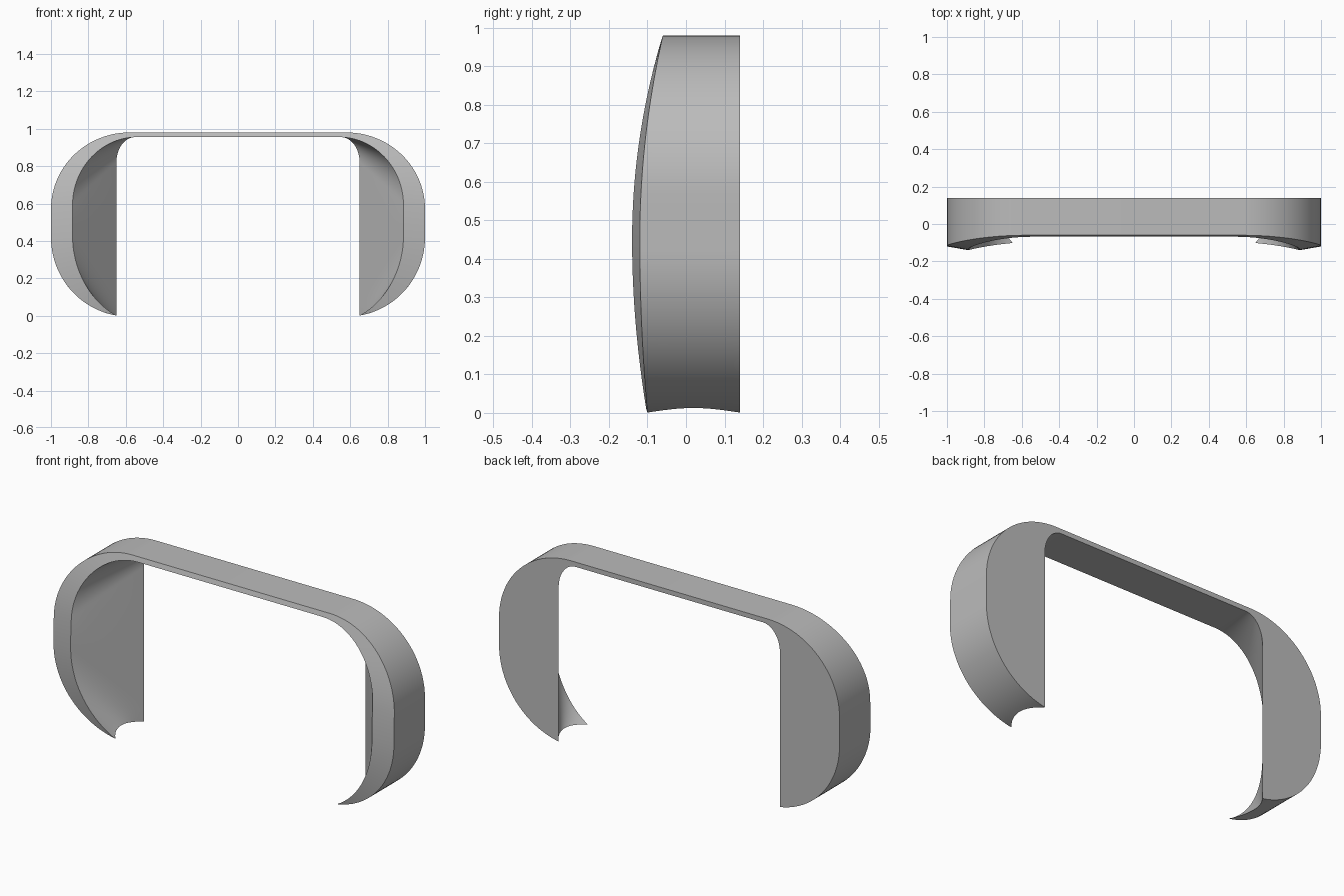
import bpy, bmesh
from math import sin, cos, acos, pi
from mathutils import Vector

ARC, SIDE, COLS = 24, 6, 12
BACK = 0.14

if "Cube" in bpy.data.objects:
    bpy.data.objects.remove(bpy.data.objects["Cube"])


def ellipse(cx, cz, rx, rz, a):
    return Vector((cx + rx * cos(a), 0, cz + rz * sin(a)))


def outline(bottom, start, top, count=ARC):
    """Bottom arc, straight side, top arc, then the bar's middle."""
    pts = [ellipse(*bottom, -start * (1 - i / count)) for i in range(count + 1)]
    last = ellipse(*top, 0)
    first = pts[-1]
    pts += [first.lerp(last, i / SIDE) for i in range(1, SIDE + 1)]
    pts += [ellipse(*top, pi / 2 * i / count) for i in range(1, count + 1)]
    pts.append(Vector((0, 0, pts[-1].z)))
    return pts


def front_y(z, depth, top_y, top_z):
    """Bowed front edge, deepest at mid height."""
    if z > 0.45:
        return -depth + (depth - top_y) * ((z - 0.45) / (top_z - 0.45)) ** 2
    return -depth + (depth - 0.1) * ((0.45 - z) / 0.45) ** 2


def with_depth(p, y0, u):
    return Vector((p.x, y0 + (BACK - y0) * u, p.z))


# Inner outlines at the front rim and at the back opening
rim = outline((0.50, 0.43, 0.385, 0.455), acos(0.15 / 0.385), (0.54, 0.59, 0.345, 0.365))
back = [Vector((0.65, 0, 0.001 + 0.1 * i / ARC)) for i in range(ARC + 1)]
back += [Vector((0.65, 0, 0.1 + 0.72 * i / SIDE)) for i in range(1, SIDE + 1)]
back += [ellipse(0.55, 0.82, 0.10, 0.135, pi / 2 * i / ARC) for i in range(1, ARC + 1)]
back.append(Vector((0, 0, 0.955)))

# Outer and inner surfaces, one column at a time from front to back
outer_cols, inner_cols = [], []
for j in range(COLS + 1):
    u = j / COLS
    tip_x = 0.65 + 0.05 * 4 * u * (1 - u)
    outer = outline((0.58, 0.42, 0.42, 0.425), acos((tip_x - 0.58) / 0.42),
                    (0.58, 0.57, 0.42, 0.41))
    tip_shift = outer[0] - rim[0].lerp(back[0], u)
    oc, ic = [], []
    for i, p in enumerate(outer):
        oc.append(with_depth(p, front_y(p.z, 0.12, 0.06, 0.98), u))
        q = rim[i].lerp(back[i], u)
        if i < ARC:
            q += tip_shift * (1 - i / ARC) ** 2
        ic.append(with_depth(q, front_y(rim[i].z, 0.14, 0.068, 0.955), u))
    ic[0] = oc[0].copy()
    outer_cols.append(oc)
    inner_cols.append(ic)

# Closed ring of columns swept along the frame
bm = bmesh.new()
ring = [[bm.verts.new(p) for p in col] for col in outer_cols + inner_cols[::-1]]
for k, col in enumerate(ring):
    nxt = ring[(k + 1) % len(ring)]
    for i in range(len(col) - 1):
        bm.faces.new((col[i], nxt[i], nxt[i + 1], col[i + 1]))
bmesh.ops.remove_doubles(bm, verts=bm.verts, dist=0.0002)
bmesh.ops.recalc_face_normals(bm, faces=bm.faces)
mesh = bpy.data.meshes.new("frame_shell")
bm.to_mesh(mesh)
bm.free()

frame = bpy.data.objects.new("frame_shell", mesh)
bpy.context.collection.objects.link(frame)

# Plain grey finish
grey = bpy.data.materials.new("plain_grey")
grey.use_nodes = True
colour = (0.5, 0.5, 0.5, 1)
grey.diffuse_color = colour
grey.node_tree.nodes["Principled BSDF"].inputs["Base Color"].default_value = colour
mesh.materials.append(grey)

bpy.ops.object.select_all(action="DESELECT")
frame.select_set(True)
bpy.context.view_layer.objects.active = frame
bpy.ops.object.shade_smooth_by_angle(angle=pi / 7)

# Other half
mirror = frame.modifiers.new("mirror", "MIRROR")
mirror.use_axis[0] = True
mirror.use_clip = True
mirror.merge_threshold = 0.0005
